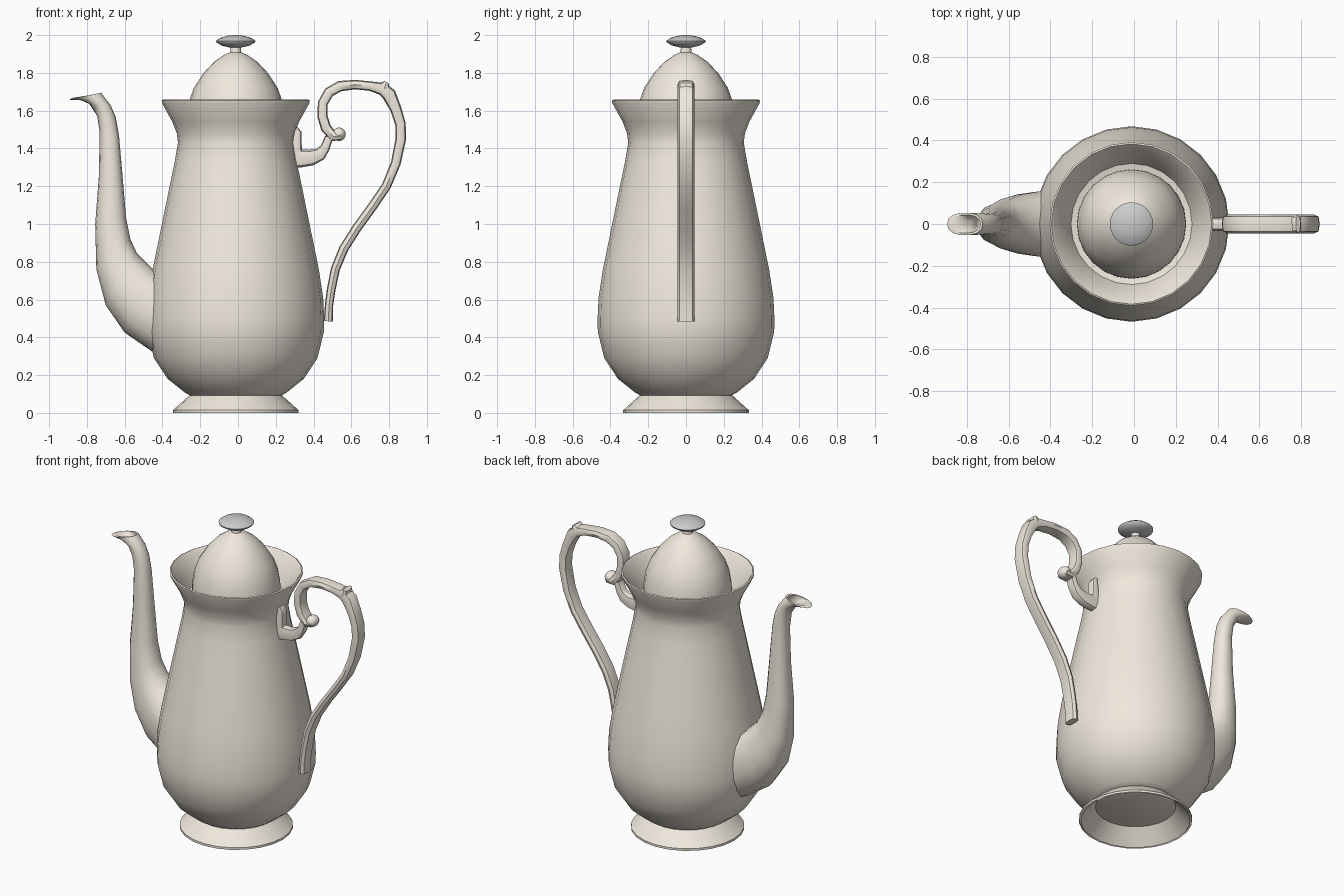
import bpy, bmesh, math
from mathutils import Vector

CX = -0.012  # axis of the pot body

cream = bpy.data.materials.new("cream")
cream.diffuse_color = (0.87, 0.81, 0.72, 1)


def skin(name, rings, caps=(True, True), mat=cream, angle=40):
    """Join a list of equal-sized vertex rings into one surface."""
    bm = bmesh.new()
    loops = [[bm.verts.new(p) for p in ring] for ring in rings]
    n = len(loops[0])
    for a, b in zip(loops, loops[1:]):
        for i in range(n):
            j = (i + 1) % n
            bm.faces.new((a[i], a[j], b[j], b[i]))
    if caps[0]:
        bm.faces.new(loops[0][::-1])
    if caps[1]:
        bm.faces.new(loops[-1])
    bmesh.ops.recalc_face_normals(bm, faces=bm.faces)
    me = bpy.data.meshes.new(name)
    bm.to_mesh(me)
    bm.free()
    me.shade_smooth()
    me.set_sharp_from_angle(angle=math.radians(angle))
    if mat:
        me.materials.append(mat)
    ob = bpy.data.objects.new(name, me)
    bpy.context.collection.objects.link(ob)
    return ob


def lathe(name, profile, n=24, **kw):
    step = 2 * math.pi / n
    rings = [[(CX + r * math.cos(i * step), r * math.sin(i * step), z)
              for i in range(n)] for r, z in profile]
    return skin(name, rings, **kw)


def section(a, b, w, n, power):
    """Rounded ring spanning xz points a-b with half width w in y."""
    a, b = Vector(a), Vector(b)
    mid, half = (a + b) / 2, (a - b) / 2
    ring = []
    for i in range(n):
        t = 2 * math.pi * i / n
        c, s = math.cos(t), math.sin(t)
        c = math.copysign(abs(c) ** power, c)
        s = math.copysign(abs(s) ** power, s)
        p = mid + half * c
        ring.append((p.x, w * s, p.y))
    return ring


def strap(name, path, w, n=8, power=0.7):
    """Sweep along an xz path of (x, z, half thickness)."""
    pts = [Vector(p[:2]) for p in path]
    rings = []
    for i, p in enumerate(pts):
        d = (pts[min(i + 1, len(pts) - 1)] - pts[max(i - 1, 0)]).normalized()
        side = Vector((-d.y, d.x)) * path[i][2]
        rings.append(section(p + side, p - side, w, n, power))
    return skin(name, rings, angle=50)


# Hollow flared foot
lathe("foot", [(0.333, 0), (0.333, 0.014), (0.245, 0.093), (0.235, 0.093), (0.322, 0)],
      caps=(False, False))

# Pear-shaped body with flared rim and inner funnel
lathe("body", [(0.24, 0.092), (0.27, 0.108), (0.36, 0.18), (0.433, 0.29), (0.467, 0.43),
               (0.468, 0.5), (0.463, 0.61), (0.44, 0.76), (0.40, 0.955), (0.35, 1.2),
               (0.323, 1.33), (0.306, 1.43), (0.312, 1.48), (0.335, 1.54), (0.39, 1.64),
               (0.392, 1.654), (0.384, 1.658), (0.374, 1.648), (0.315, 1.55),
               (0.29, 1.49), (0.25, 1.48)])

# Domed lid with short neck
lathe("lid", [(0.262, 1.48), (0.26, 1.57), (0.247, 1.65), (0.222, 1.72), (0.17, 1.8),
              (0.115, 1.858), (0.06, 1.896), (0.03, 1.908), (0.026, 1.94)])

# Grey knob
lathe("lid_knob", [(0.03, 1.934), (0.075, 1.945), (0.102, 1.962), (0.104, 1.97),
                   (0.085, 1.984), (0.045, 1.996), (0.012, 2.0)], mat=None, angle=60)

# Curved spout: outer point, inner point, half width; ends by turning inside the lip
spout = [((-0.36, 0.28), (-0.34, 0.70), 0.165), ((-0.455, 0.325), (-0.45, 0.76), 0.16),
         ((-0.60, 0.425), (-0.49, 0.80), 0.145), ((-0.70, 0.57), (-0.535, 0.845), 0.12),
         ((-0.75, 0.76), (-0.57, 0.92), 0.095), ((-0.756, 1.0), (-0.592, 1.03), 0.078),
         ((-0.737, 1.25), (-0.61, 1.24), 0.063), ((-0.732, 1.48), (-0.63, 1.47), 0.053),
         ((-0.745, 1.57), (-0.647, 1.565), 0.05), ((-0.775, 1.63), (-0.675, 1.63), 0.05),
         ((-0.83, 1.655), (-0.705, 1.668), 0.053), ((-0.895, 1.658), (-0.724, 1.695), 0.055),
         ((-0.876, 1.668), (-0.735, 1.69), 0.044), ((-0.80, 1.655), (-0.71, 1.65), 0.038),
         ((-0.75, 1.58), (-0.68, 1.57), 0.032)]
skin("spout", [section(a, b, w, 14, 0.9) for a, b, w in spout], angle=50)

# Main handle from scroll, over the top and down to the body
strap("handle", [(0.545, 1.465, 0.022), (0.505, 1.462, 0.026), (0.465, 1.51, 0.028),
                 (0.447, 1.57, 0.027), (0.449, 1.64, 0.027), (0.482, 1.698, 0.028),
                 (0.54, 1.73, 0.028), (0.62, 1.738, 0.025), (0.70, 1.73, 0.025),
                 (0.765, 1.715, 0.034), (0.80, 1.685, 0.038), (0.835, 1.61, 0.03),
                 (0.86, 1.53, 0.028), (0.862, 1.45, 0.028), (0.835, 1.32, 0.026),
                 (0.785, 1.2, 0.025), (0.71, 1.09, 0.025), (0.63, 0.98, 0.025),
                 (0.56, 0.87, 0.025), (0.515, 0.76, 0.024), (0.493, 0.65, 0.023),
                 (0.482, 0.57, 0.022), (0.478, 0.485, 0.024)], 0.045)

# Pointed ear at the handle's shoulder
skin("handle_ear", [section((0.73, 1.735), (0.81, 1.675), 0.045, 8, 0.7),
                    section((0.775, 1.757), (0.797, 1.745), 0.04, 8, 0.7)])

# Rolled end of the scroll
bpy.ops.mesh.primitive_uv_sphere_add(segments=14, ring_count=8, radius=0.036,
                                     location=(0.535, 0, 1.475))
roll = bpy.context.object
roll.name = "handle_scroll_end"
roll.scale.y = 1.25
roll.data.shade_smooth()
roll.data.materials.append(cream)

# Bracket joining the scroll to the neck
strap("handle_bracket", [(0.28, 1.345, 0.05), (0.33, 1.347, 0.048), (0.39, 1.352, 0.042),
                         (0.435, 1.37, 0.035), (0.462, 1.405, 0.025), (0.482, 1.46, 0.022)], 0.032)
strap("bracket_leaf", [(0.30, 1.34, 0.045), (0.308, 1.41, 0.03), (0.312, 1.46, 0.024),
                       (0.316, 1.485, 0.02), (0.305, 1.508, 0.012)], 0.03)
